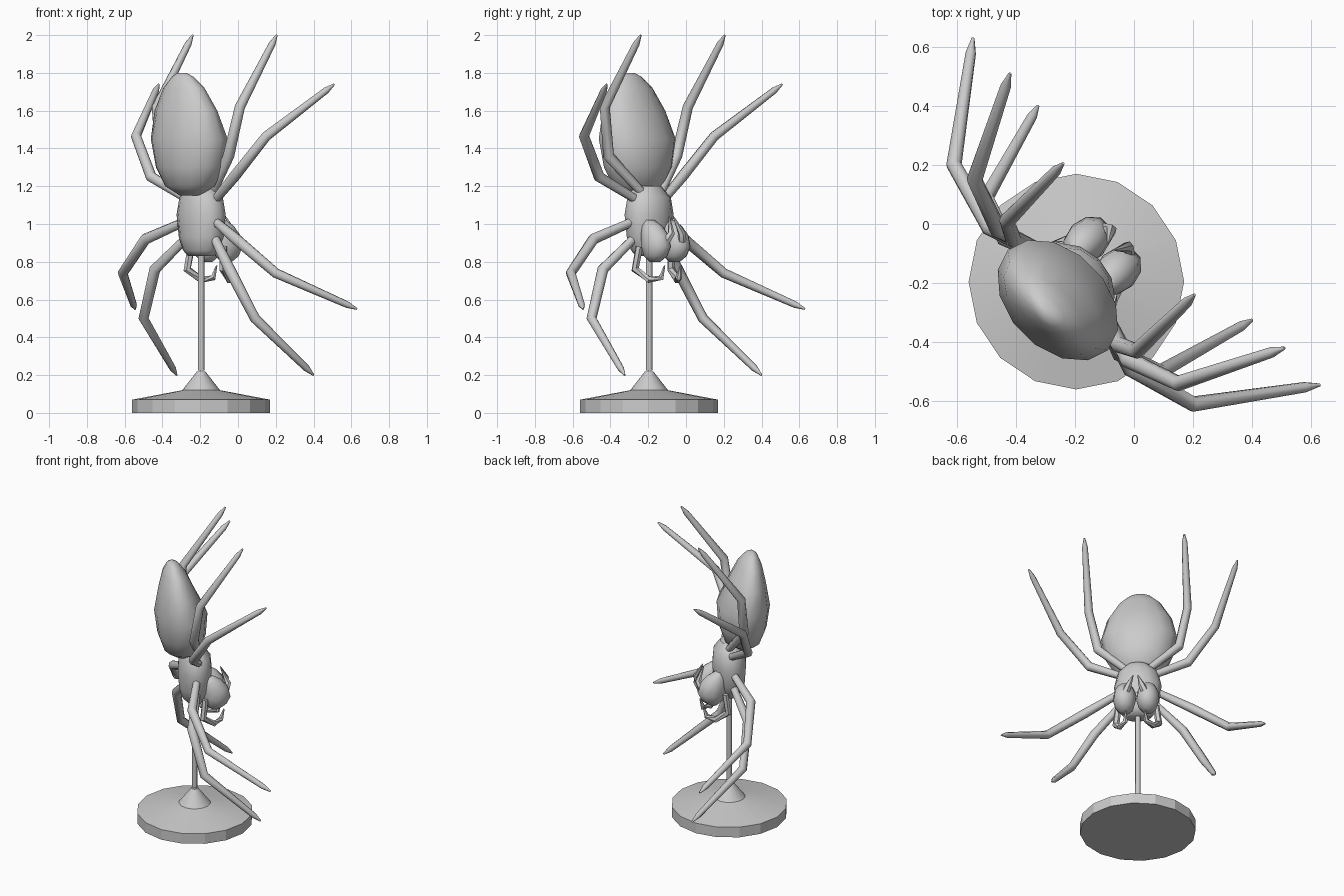
import bpy, bmesh, math
from mathutils import Vector

if "Cube" in bpy.data.objects:
    bpy.data.objects.remove(bpy.data.objects["Cube"])

R2 = math.sqrt(2)
grey = bpy.data.materials.new("plain grey")
grey.diffuse_color = (0.6, 0.6, 0.6, 1)
grey.use_nodes = True
grey.node_tree.nodes["Principled BSDF"].inputs["Base Color"].default_value = grey.diffuse_color


def P(u, w, z):
    """Body space (u sideways, w towards the belly) to world space."""
    return Vector(((w + u) / R2, (w - u) / R2, z))


def loft(name, rings, angle=50):
    """Skin a list of equal rings of points and cap both ends."""
    bm = bmesh.new()
    loops = [[bm.verts.new(p) for p in ring] for ring in rings]
    n = len(loops[0])
    for a, b in zip(loops, loops[1:]):
        for i in range(n):
            j = (i + 1) % n
            bm.faces.new((a[i], a[j], b[j], b[i]))
    bm.faces.new(loops[0][::-1])
    bm.faces.new(loops[-1])
    bmesh.ops.recalc_face_normals(bm, faces=bm.faces)
    me = bpy.data.meshes.new(name)
    bm.to_mesh(me)
    bm.free()
    me.materials.append(grey)
    ob = bpy.data.objects.new(name, me)
    bpy.context.collection.objects.link(ob)
    bpy.ops.object.select_all(action='DESELECT')
    ob.select_set(True)
    bpy.context.view_layer.objects.active = ob
    bpy.ops.object.shade_smooth_by_angle(angle=math.radians(angle))
    return ob


def body(name, rings, n=14, u0=0, angle=50):
    """Stacked ellipses: z, belly offset, half width, half depth."""
    loft(name, [[P(u0 + a * math.cos(2 * math.pi * i / n),
                   w + b * math.sin(2 * math.pi * i / n), z) for i in range(n)]
                for z, w, a, b in rings], angle)


def tube(name, pts, radii, n=8):
    """Round limb with mitred joints."""
    pts = [Vector(p) for p in pts]
    rings = []
    for i, p in enumerate(pts):
        d0 = (p - pts[max(i - 1, 0)]).normalized()
        d1 = (pts[min(i + 1, len(pts) - 1)] - p).normalized()
        t = (d0 + d1).normalized()
        s = t.cross(Vector((1, 1, 0.15))).normalized()
        q = t.cross(s)
        rings.append([p + radii[i] * (s * math.cos(k * 2 * math.pi / n) +
                                      q * math.sin(k * 2 * math.pi / n)) for k in range(n)])
    loft(name, rings)


def swap(p):
    """Mirror across the body's middle plane."""
    return (p[1], p[0], p[2])


# Display stand
profile = [(0, 0.365), (0.07, 0.365), (0.12, 0.10), (0.22, 0.022), (0.225, 0.017), (0.9, 0.017)]
body("stand", [(z, -0.276, r, r) for z, r in profile[:4]], 16, angle=20)
body("stand_rod", [(z, -0.276, r, r) for z, r in profile[4:]], 8)

# Abdomen and thorax
body("abdomen", [(1.15, -.36, .06, .045), (1.20, -.36, .15, .115), (1.30, -.36, .21, .15),
                 (1.45, -.365, .24, .165), (1.60, -.39, .205, .115),
                 (1.72, -.405, .135, .075), (1.78, -.415, .07, .04), (1.80, -.42, .03, .015)])
body("thorax", [(0.83, -.28, .08, .05), (0.86, -.28, .105, .08), (0.93, -.276, .135, .10),
                (1.05, -.276, .15, .108), (1.14, -.276, .13, .10), (1.20, -.29, .08, .07)], 12)

# Legs: root, knee, ankle, tip
legs = {
    "front_leg": [(-.15, -.22, .98), (-.045, -.44, .76), (.09, -.50, .50), (.40, -.325, .20)],
    "second_leg": [(-.15, -.22, 1.04), (-.01, -.49, .92), (.20, -.61, .74), (.63, -.545, .55)],
    "third_leg": [(-.15, -.20, 1.09), (-.02, -.46, 1.25), (.15, -.54, 1.465), (.51, -.42, 1.74)],
    "rear_leg": [(-.15, -.20, 1.13), (-.05, -.41, 1.36), (.01, -.43, 1.62), (.205, -.24, 2.0)],
}
for name, pts in legs.items():
    a, b = Vector(pts[2]), Vector(pts[3])
    path = pts[:3] + [a.lerp(b, 0.88), b]
    radii = [.022, .03, .027, .018, .005]
    tube(name + "_right", path, radii)
    tube(name + "_left", [swap(p) for p in path], radii)

# Jaws, fangs and feelers
for s, side in ((1, "right"), (-1, "left")):
    body("jaw_" + side, [(.80, -.16, .03, .03), (.83, -.155, .058, .07), (.88, -.15, .072, .09),
                         (.94, -.16, .068, .085), (.99, -.18, .05, .06), (1.02, -.2, .025, .03)],
         10, s * .073)
    tube("fang_" + side, [P(s * .06, -.09, .91), P(s * .04, -.07, .95), P(s * .015, -.11, 1.04)],
         [.025, .02, .003], 6)
    tube("feeler_" + side, [P(s * .12, -.23, .88), P(s * .135, -.245, .76), P(s * .105, -.17, .705),
                            P(s * .065, -.12, .715), P(s * .06, -.10, .78)],
         [.02, .022, .02, .017, .004], 6)
